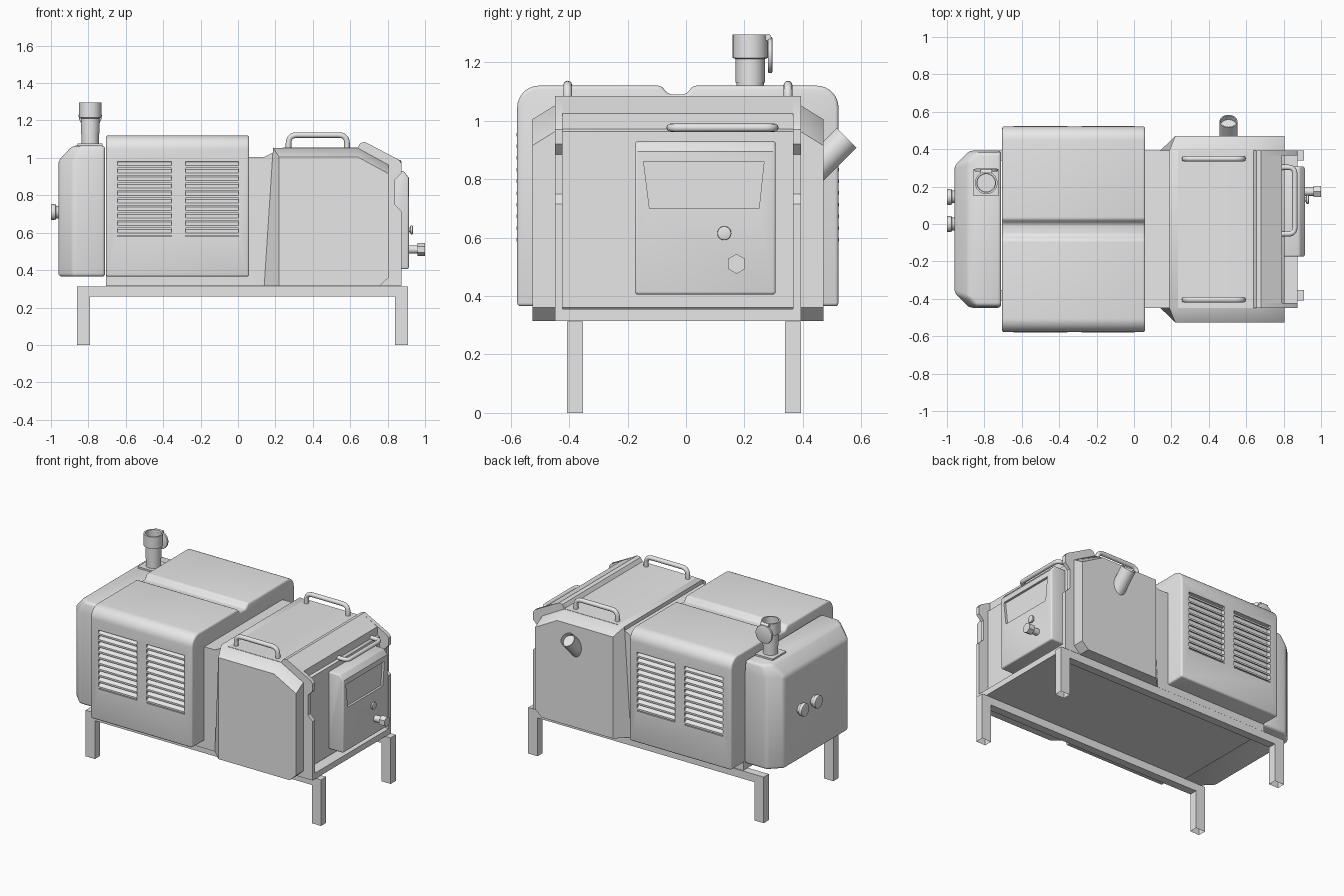
import bpy, bmesh, math
from mathutils import Vector

cube = bpy.data.objects.get("Cube")
if cube:
    bpy.data.objects.remove(cube, do_unlink=True)

CY = -0.028  # middle plane of the housing in y

grey = bpy.data.materials.new("light grey")
grey.use_nodes = True
grey.diffuse_color = (0.8, 0.8, 0.8, 1)
grey.node_tree.nodes["Principled BSDF"].inputs["Base Color"].default_value = (0.8, 0.8, 0.8, 1)


def finish(name, bm, bevel=0, segments=3, cutters=(), limit=40):
    """Turn a bmesh into an object, apply its modifiers and set the shading."""
    bmesh.ops.recalc_face_normals(bm, faces=bm.faces)
    mesh = bpy.data.meshes.new(name)
    bm.to_mesh(mesh)
    bm.free()
    obj = bpy.data.objects.new(name, mesh)
    bpy.context.collection.objects.link(obj)
    if bevel:
        mod = obj.modifiers.new("bevel", 'BEVEL')
        mod.width, mod.segments = bevel, segments
        mod.limit_method, mod.angle_limit = 'ANGLE', math.radians(limit)
    for cutter in cutters:
        mod = obj.modifiers.new("cut", 'BOOLEAN')
        mod.operation, mod.solver, mod.object = 'DIFFERENCE', 'EXACT', cutter
    if obj.modifiers:
        graph = bpy.context.evaluated_depsgraph_get()
        baked = bpy.data.meshes.new_from_object(obj.evaluated_get(graph))
        obj.modifiers.clear()
        obj.data = baked
    for cutter in cutters:
        bpy.data.objects.remove(cutter, do_unlink=True)
    obj.data.materials.clear()
    obj.data.materials.append(grey)
    obj.data.shade_smooth()
    obj.data.set_sharp_from_angle(angle=math.radians(35))
    return obj


def add_loft(bm, rings, caps=(True, True)):
    """Skin rings of points that all have the same count."""
    loops = [[bm.verts.new(p) for p in ring] for ring in rings]
    n = len(loops[0])
    for a, b in zip(loops, loops[1:]):
        for i in range(n):
            j = (i + 1) % n
            bm.faces.new((a[i], a[j], b[j], b[i]))
    if caps[0]:
        bm.faces.new(loops[0])
    if caps[1]:
        bm.faces.new(loops[-1])


def place(profile, axis, t):
    order = {'x': lambda u, v: (t, u, v), 'y': lambda u, v: (u, t, v), 'z': lambda u, v: (u, v, t)}
    return [order[axis](u, v) for u, v in profile]


def prism(name, profile, axis, a, b, **kw):
    bm = bmesh.new()
    add_loft(bm, [place(profile, axis, a), place(profile, axis, b)])
    return finish(name, bm, **kw)


def rect(u0, u1, v0, v1):
    return [(u0, v0), (u1, v0), (u1, v1), (u0, v1)]


def box(name, xs, ys, zs, **kw):
    return prism(name, rect(*xs, *ys), 'z', *zs, **kw)


def lathe(name, profile, origin, direction, sides=32, bevel=0):
    """Spin (radius, height) points about an axis."""
    rot = Vector((0, 0, 1)).rotation_difference(Vector(direction))
    rings = []
    for r, h in profile:
        angles = [math.tau * i / sides for i in range(sides)]
        rings.append([Vector(origin) + rot @ Vector((r * math.cos(a), r * math.sin(a), h)) for a in angles])
    bm = bmesh.new()
    add_loft(bm, rings)
    return finish(name, bm, bevel=bevel, segments=2, limit=60)


def tube(name, corners, radius, bend):
    """Round bar through the corners, with rounded bends."""
    pts = [Vector(c) for c in corners]
    path = [pts[0]]
    for a, p, b in zip(pts, pts[1:], pts[2:]):
        s, e = p + (a - p).normalized() * bend, p + (b - p).normalized() * bend
        path += [s * (1 - t) ** 2 + p * 2 * t * (1 - t) + e * t * t for t in (0, 0.2, 0.4, 0.6, 0.8, 1)]
    path.append(pts[-1])
    curve = bpy.data.curves.new(name, 'CURVE')
    curve.dimensions, curve.bevel_depth, curve.bevel_resolution = '3D', radius, 4
    spline = curve.splines.new('POLY')
    spline.points.add(len(path) - 1)
    for point, co in zip(spline.points, path):
        point.co = (*co, 1)
    curve.materials.append(grey)
    obj = bpy.data.objects.new(name, curve)
    bpy.context.collection.objects.link(obj)


# Main body and its raised end frame
body = [(-0.705, 0.315), (0.79, 0.315), (0.79, 1.025), (0.68, 1.085), (0.655, 1.08), (0.64, 1.055),
        (0.24, 1.055), (0.14, 1.005), (-0.705, 1.005)]
prism("main_body", body, 'y', CY - 0.42, CY + 0.42)
post = [(0.66, 0.315), (0.875, 0.315), (0.875, 0.715), (0.84, 0.75), (0.84, 0.885), (0.875, 0.92),
        (0.875, 0.97), (0.86, 0.99), (0.68, 1.085), (0.655, 1.08), (0.64, 1.055)]
for side, s in (("right", -1), ("left", 1)):
    prism(side + "_end_post", post, 'y', CY + s * 0.395, CY + s * 0.421)
box("end_sill", (0.78, 0.875), (CY - 0.395, CY + 0.395), (0.315, 0.355))


# Bulging side panels, tapered into the body
def flank(x, z):
    return [(x, 0.315), (0.757, 0.315), (0.805, 0.36), (0.805, z - 0.09), (0.64, z), (x + z - 1.005, z)]


bm = bmesh.new()
sections = [(-0.498, 0.22, 1.005), (-0.42, 0.14, 1.053), (0.42, 0.14, 1.053), (0.498, 0.22, 1.005)]
add_loft(bm, [place(flank(x, z), 'y', CY + y) for y, x, z in sections])
finish("side_panels", bm)

# Engine hood with rounded shoulders, a top channel and louvre openings
BAYS = ((-0.645, -0.355), (-0.282, 0.002))
R, W, TOP = 0.075, 0.55, 1.12
arc = [(CY + W - R + R * math.cos(a), TOP - R + R * math.sin(a))
       for a in (math.pi / 2 * i / 8 for i in range(9))]
channel = [(CY + 0.053, TOP), (CY + 0.028, 1.09), (CY - 0.032, 1.09), (CY - 0.057, TOP)]
hood = [(CY + W, 0.365)] + arc + channel + [(2 * CY - y, z) for y, z in reversed(arc)] + [(CY - W, 0.365)]
cutters = [box("louvre_cutter", bay, sorted((CY + s * (W - 0.03), CY + s * (W + 0.05))), (0.58, 0.98))
           for bay in BAYS for s in (-1, 1)]
prism("engine_hood", hood, 'x', -0.705, 0.06, bevel=0.012, cutters=cutters)

# Louvre slats
bm = bmesh.new()
for s in (-1, 1):
    for x0, x1 in BAYS:
        for i in range(10):
            z = 0.582 + 0.04 * i
            slat = [(CY + s * (W + d), z + h) for d, h in ((-0.031, 0.036), (0.002, 0.016), (0.002, 0.004), (-0.031, 0.024))]
            add_loft(bm, [place(slat, 'x', x0), place(slat, 'x', x1)])
finish("louvre_slats", bm)


# Rear tank with cut corners and a sloping shoulder
def tank_ring(x, corner, half, z):
    edge = [(-0.71, half), (x + corner, half), (x, half - corner)]
    return place([(px, CY + y) for px, y in edge] + [(px, CY - y) for px, y in reversed(edge)], 'z', z)


bm = bmesh.new()
add_loft(bm, [tank_ring(-0.96, 0.08, 0.42, 0.365), tank_ring(-0.96, 0.08, 0.42, 0.985),
              tank_ring(-0.885, 0.045, 0.41, 1.065)])
finish("end_tank", bm, bevel=0.018, limit=25)

# Chimney with rain flap
X, Y = -0.79, 0.22
box("chimney_plate", (X - 0.068, X + 0.066), (Y - 0.07, Y + 0.075), (1.055, 1.076))
lathe("chimney", [(0.047, 1.06), (0.047, 1.21), (0.06, 1.215), (0.06, 1.295), (0.05, 1.295), (0.05, 1.13)],
      (X, Y, 0), (0, 0, 1))
lathe("chimney_flap", [(0.062, 0), (0.062, 0.016)], (X, Y + 0.06, 1.225), (0, 1, 0), bevel=0.005)
lathe("flap_hinge", [(0.012, -0.03), (0.012, 0.03)], (X, Y + 0.06, 1.285), (1, 0, 0), 12)

# Filler caps on the tank
for i, y in enumerate((0.0, 0.145)):
    lathe("tank_port_%d" % (i + 1), [(0.034, 0), (0.034, 0.02), (0.043, 0.02), (0.043, 0.045)],
          (-0.955, y, 0.71), (-1, 0, 0), 24, bevel=0.004)

# Angled exhaust outlet on the back
lathe("exhaust_outlet", [(0.048, 0), (0.048, 0.2), (0.042, 0.2), (0.042, 0.17)],
      (0.505, 0.408, 0.8), (0, 1, 1))

# Control door with a sunken panel
door = [(0.785, 0.405), (0.913, 0.405), (0.913, 0.895), (0.885, 0.93), (0.785, 0.93)]
window = [(-0.125, 0.70), (0.25, 0.70), (0.267, 0.86), (-0.145, 0.86)]
cutter = prism("panel_cutter", window, 'x', 0.898, 0.95)
prism("control_door", door, 'y', -0.175, 0.307, bevel=0.01, cutters=[cutter])
lathe("door_knob", [(0.012, 0), (0.012, 0.01), (0.024, 0.012), (0.024, 0.025)], (0.91, 0.131, 0.615), (1, 0, 0), 20, bevel=0.004)
lathe("outlet_pipe", [(0.022, 0), (0.022, 0.055)], (0.908, 0.173, 0.51), (1, 0, 0), 16)
lathe("outlet_nut", [(0.034, 0), (0.034, 0.04)], (0.96, 0.173, 0.51), (1, 0, 0), 6)

# Grab handles
tube("door_handle", [(0.78, -0.053, 0.976), (0.86, -0.053, 0.976), (0.86, 0.303, 0.976), (0.78, 0.303, 0.976)], 0.014, 0.035)
for side, s in (("right", -1), ("left", 1)):
    y = CY + s * 0.377
    tube(side + "_lift_handle", [(0.27, y, 1.04), (0.27, y, 1.122), (0.583, y, 1.122), (0.583, y, 1.04)], 0.015, 0.045)

# Stand: two rails on open tube legs
for side, ys in (("right", (-0.408, -0.353)), ("left", (0.339, 0.394))):
    box(side + "_rail", (-0.79, 0.84), ys, (0.26, 0.313))
    for end, xs in (("tank", (-0.86, -0.79)), ("door", (0.84, 0.91))):
        bm = bmesh.new()
        leg = rect(*xs, *ys)
        add_loft(bm, [place(leg, 'z', 0), place(leg, 'z', 0.313)], caps=(False, True))
        finish("%s_%s_leg" % (side, end), bm)
